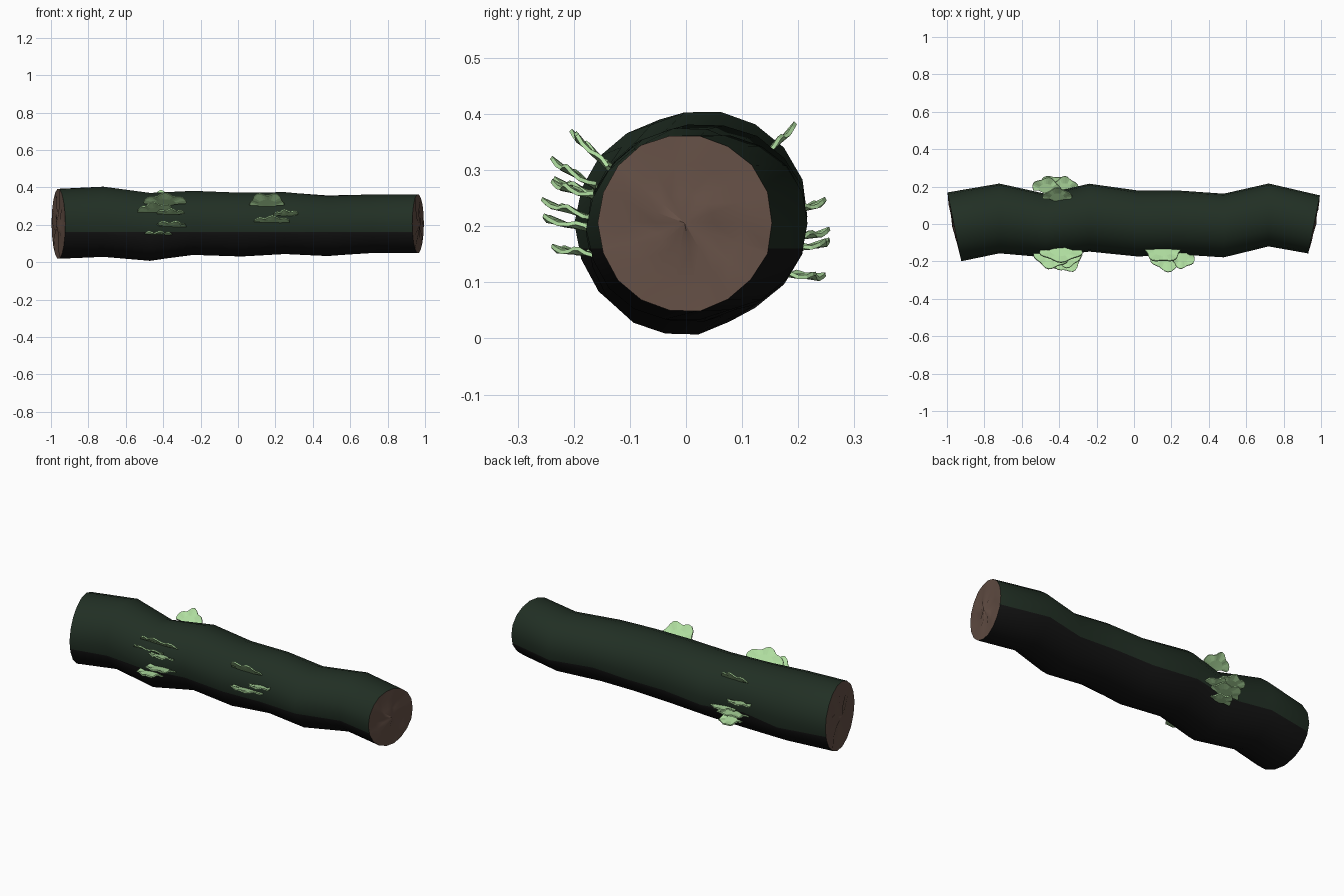
import bpy, bmesh, math, random
from mathutils import Vector

if "Cube" in bpy.data.objects:
    bpy.data.objects.remove(bpy.data.objects["Cube"])
random.seed(4)


def material(name, srgb):
    lin = [((c / 255 + 0.055) / 1.055) ** 2.4 for c in srgb]
    m = bpy.data.materials.new(name)
    m.use_nodes = True
    m.diffuse_color = (*lin, 1)
    m.node_tree.nodes["Principled BSDF"].inputs["Base Color"].default_value = (*lin, 1)
    return m


moss = material("mossy bark", (33, 47, 36))
bark = material("dark bark", (20, 20, 20))
wood = material("cut wood", (101, 80, 70))
fungus = material("pale green fungus", (176, 222, 160))


def add_object(name, bm, mats):
    mesh = bpy.data.meshes.new(name)
    bm.to_mesh(mesh)
    bm.free()
    ob = bpy.data.objects.new(name, mesh)
    bpy.context.collection.objects.link(ob)
    for m in mats:
        mesh.materials.append(m)
    return ob


# Log sections: x, lowest y, highest y, bottom z, top z
SECTIONS = [
    (-0.963, -0.20, 0.17, 0.015, 0.395), (-0.72, -0.16, 0.22, 0.025, 0.41),
    (-0.47, -0.18, 0.165, 0.003, 0.375), (-0.24, -0.15, 0.22, 0.035, 0.385),
    (0.02, -0.175, 0.18, 0.025, 0.378), (0.25, -0.165, 0.18, 0.04, 0.377),
    (0.48, -0.18, 0.165, 0.03, 0.36), (0.72, -0.12, 0.22, 0.045, 0.365),
    (0.963, -0.16, 0.155, 0.045, 0.367)]
SIDES = 18

bm = bmesh.new()
rings = []
for i, (x, y0, y1, z0, z1) in enumerate(SECTIONS):
    slant = -0.2 if i == 0 else 0.2 if i == len(SECTIONS) - 1 else 0
    ring = []
    for k in range(SIDES):
        a = math.tau * k / SIDES
        r = 1 - random.uniform(0, 0.025)
        y = (y0 + y1) / 2 + (y1 - y0) / 2 * r * math.cos(a)
        z = (z0 + z1) / 2 + (z1 - z0) / 2 * r * math.sin(a)
        ring.append(bm.verts.new((x + slant * y, y, z)))
    rings.append(ring)
for a, b in zip(rings, rings[1:]):
    for k in range(SIDES):
        n = (k + 1) % SIDES
        bm.faces.new((a[k], b[k], b[n], a[n]))

# Sawn ends with a slightly rough surface
for ring, out in ((rings[0], -1), (rings[-1], 1)):
    centre = sum((v.co for v in ring), Vector()) / SIDES
    outer = ring
    for scale in (0.66, 0.33):
        inner = [bm.verts.new(centre.lerp(v.co, scale) +
                 Vector((out * random.uniform(-0.006, 0.008), 0, 0))) for v in ring]
        for k in range(SIDES):
            n = (k + 1) % SIDES
            bm.faces.new((outer[k], outer[n], inner[n], inner[k])).material_index = 2
        outer = inner
    tip = bm.verts.new(centre + Vector((out * 0.012, 0, 0)))
    for k in range(SIDES):
        bm.faces.new((outer[k], outer[(k + 1) % SIDES], tip)).material_index = 2
bmesh.ops.recalc_face_normals(bm, faces=bm.faces)

# Moss above a level line, bare bark below it
SPLIT = 0.16
side_faces = [f for f in bm.faces if f.material_index == 0]
edges = {e for f in side_faces for e in f.edges}
verts = {v for f in side_faces for v in f.verts}
bmesh.ops.bisect_plane(bm, geom=side_faces + list(edges) + list(verts), dist=1e-5,
                       plane_co=(0, 0, SPLIT), plane_no=(0, 0, 1))
for f in bm.faces:
    if f.material_index == 0 and f.calc_center_median().z < SPLIT:
        f.material_index = 1
log = add_object("log", bm, (moss, bark, wood))
bpy.context.view_layer.objects.active = log
log.select_set(True)
bpy.ops.object.shade_smooth_by_angle(angle=math.radians(40))
log.select_set(False)


def shelf(name, x, half_width, root, edge):
    """Scalloped half-disc growing from root (y, z) out to edge (y, z)."""
    bm = bmesh.new()
    reach = Vector((0, edge[0] - root[0], edge[1] - root[1]))
    base = Vector((x, *root))
    lift = Vector((0, 0, 1))
    steps = 16
    phase = random.uniform(0, math.tau)
    hub = bm.verts.new(base - reach * 0.3)
    mid, rim = [], []
    for k in range(steps + 1):
        a = math.pi * k / steps
        wave = 1 - 0.09 * (1 + math.sin(5 * a + phase))
        p = Vector((half_width * math.cos(a), 0, 0)) + reach * math.sin(a)
        ripple = lift * 0.005 * math.sin(7 * a + phase)
        mid.append(bm.verts.new(base + p * 0.55 - lift * 0.003))
        rim.append(bm.verts.new(base + p * (wave + 0.09) + ripple))
    for k in range(steps):
        bm.faces.new((hub, mid[k], mid[k + 1]))
        bm.faces.new((mid[k], rim[k], rim[k + 1], mid[k + 1]))
    bmesh.ops.recalc_face_normals(bm, faces=bm.faces)
    ob = add_object(name, bm, (fungus,))
    mod = ob.modifiers.new("thickness", "SOLIDIFY")
    mod.thickness = 0.007
    mod.offset = 0


# Shelf fungi: x, half width, root (y, z), outer edge (y, z)
CLUSTERS = {
    "front_right_fungus": [
        (-0.39, 0.11, (-0.14, 0.315), (-0.20, 0.362)),
        (-0.44, 0.09, (-0.16, 0.272), (-0.235, 0.315)),
        (-0.36, 0.07, (-0.165, 0.262), (-0.23, 0.28)),
        (-0.36, 0.08, (-0.165, 0.195), (-0.255, 0.215)),
        (-0.43, 0.07, (-0.165, 0.153), (-0.235, 0.16))],
    "front_left_fungus": [
        (0.155, 0.095, (-0.14, 0.307), (-0.20, 0.365)),
        (0.26, 0.065, (-0.165, 0.255), (-0.235, 0.275)),
        (0.18, 0.09, (-0.165, 0.217), (-0.25, 0.242))],
    "back_fungus": [
        (-0.41, 0.075, (0.135, 0.325), (0.19, 0.375)),
        (-0.47, 0.075, (0.18, 0.225), (0.245, 0.243)),
        (-0.37, 0.07, (0.18, 0.178), (0.25, 0.19)),
        (-0.43, 0.09, (0.18, 0.16), (0.257, 0.172)),
        (-0.41, 0.06, (0.17, 0.117), (0.245, 0.11))]}
for name, shelves in CLUSTERS.items():
    for i, s in enumerate(shelves):
        shelf(f"{name}_{i + 1}", *s)
